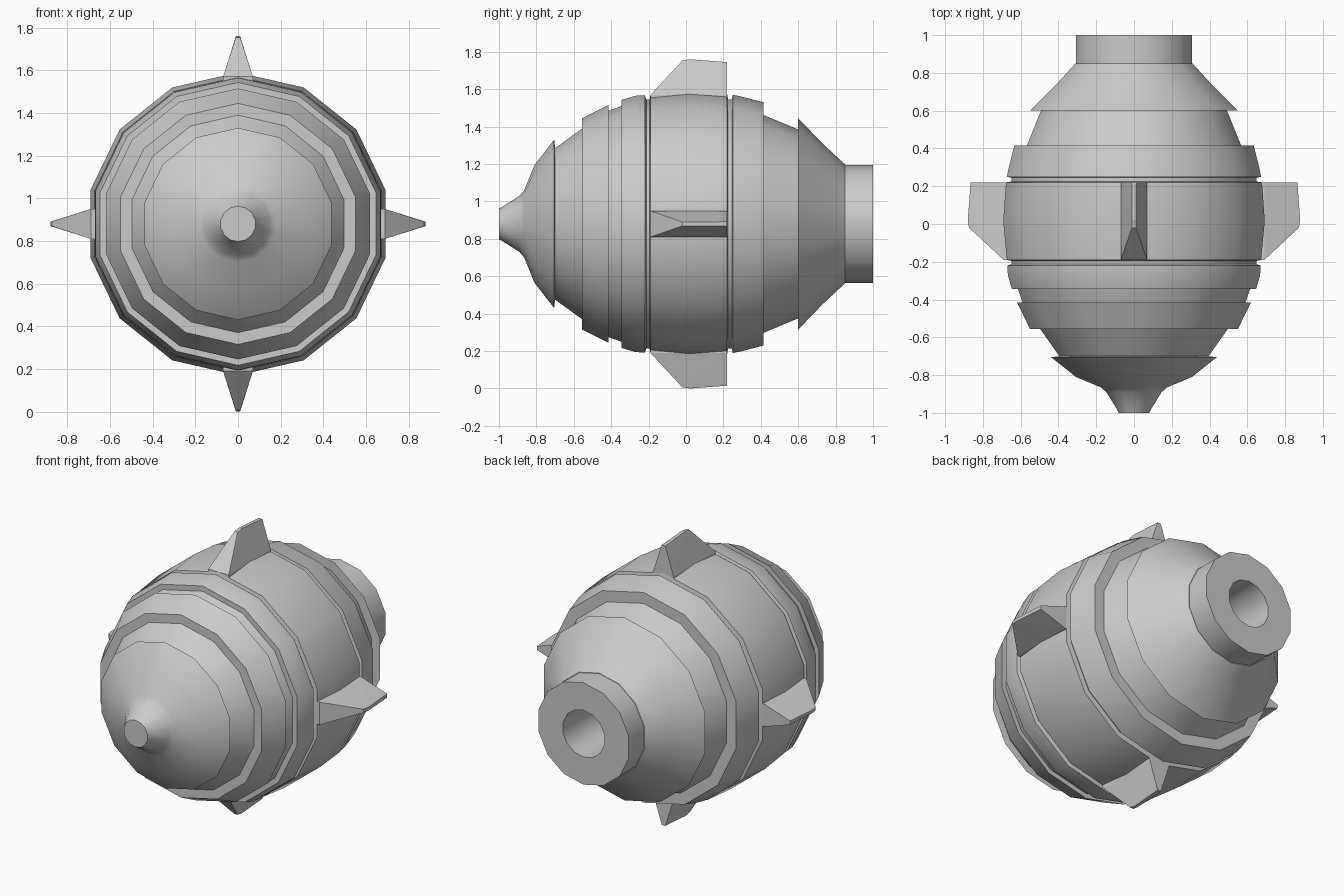
import bpy, bmesh, math

if "Cube" in bpy.data.objects:
    bpy.data.objects.remove(bpy.data.objects["Cube"])

CZ = 0.88      # height of the long axis
SIDES = 14

grey = bpy.data.materials.new("plain grey")
grey.diffuse_color = (0.6, 0.6, 0.6, 1)
grey.use_nodes = True
grey.node_tree.nodes["Principled BSDF"].inputs["Base Color"].default_value = grey.diffuse_color


def finish(bm, name, smooth):
    bmesh.ops.recalc_face_normals(bm, faces=bm.faces)
    me = bpy.data.meshes.new(name)
    bm.to_mesh(me)
    bm.free()
    me.materials.append(grey)
    ob = bpy.data.objects.new(name, me)
    bpy.context.collection.objects.link(ob)
    if smooth:
        bpy.ops.object.select_all(action='DESELECT')
        ob.select_set(True)
        bpy.context.view_layer.objects.active = ob
        bpy.ops.object.shade_smooth_by_angle(angle=math.radians(36))
    return ob


def lathe(name, profile):
    """Turn (y, radius) points about the long axis, closing both ends."""
    bm = bmesh.new()
    rings = []
    for y, r in profile:
        rings.append([bm.verts.new((r * math.sin(2 * math.pi * i / SIDES), y,
                                    CZ + r * math.cos(2 * math.pi * i / SIDES)))
                      for i in range(SIDES)])
    for a, b in zip(rings, rings[1:]):
        for i in range(SIDES):
            j = (i + 1) % SIDES
            bm.faces.new((a[i], a[j], b[j], b[i]))
    bm.faces.new(rings[0])
    bm.faces.new(rings[-1])
    return finish(bm, name, True)


# Stepped shell: nose tip, overlapping plates, grooves, rear collar and bore
lathe("stepped_body", [
    (-1.0, 0.083), (-0.985, 0.09), (-0.89, 0.15), (-0.865, 0.18),
    (-0.81, 0.315), (-0.705, 0.45),                        # nose cap
    (-0.70, 0.405), (-0.555, 0.51),                        # recessed band
    (-0.555, 0.565), (-0.415, 0.635),                      # second plate
    (-0.415, 0.605), (-0.345, 0.63),
    (-0.345, 0.663), (-0.27, 0.685), (-0.22, 0.688),       # third plate
    (-0.212, 0.665), (-0.195, 0.665),                      # front groove
    (-0.19, 0.69), (0.015, 0.71), (0.22, 0.695),           # middle band
    (0.225, 0.665), (0.245, 0.665),                        # rear groove
    (0.25, 0.69), (0.30, 0.68), (0.415, 0.65),
    (0.415, 0.582), (0.60, 0.505),                         # recessed band
    (0.60, 0.565), (0.73, 0.43), (0.85, 0.318),            # tail plate
    (0.85, 0.315), (1.0, 0.315),                           # collar
    (1.0, 0.145), (0.60, 0.145),                           # bore
])


# Four wedge fins around the middle band
def fin(name, angle):
    c, s = math.cos(angle), math.sin(angle)
    bm = bmesh.new()
    # (y, radius, half width) outline, narrowing to the ridge
    outline = [(-0.19, 0.62, 0.07), (-0.19, 0.69, 0.07), (-0.02, 0.873, 0.011),
               (0.02, 0.88, 0.010), (0.22, 0.865, 0.012), (0.22, 0.69, 0.07),
               (0.22, 0.62, 0.07)]
    for y, r, w in outline:
        for x in (-w, w):
            bm.verts.new((x * c + r * s, y, CZ + r * c - x * s))
    bmesh.ops.convex_hull(bm, input=bm.verts)
    finish(bm, name, False)


for k, side in enumerate(("top", "right", "bottom", "left")):
    fin(side + "_fin", k * math.pi / 2)
